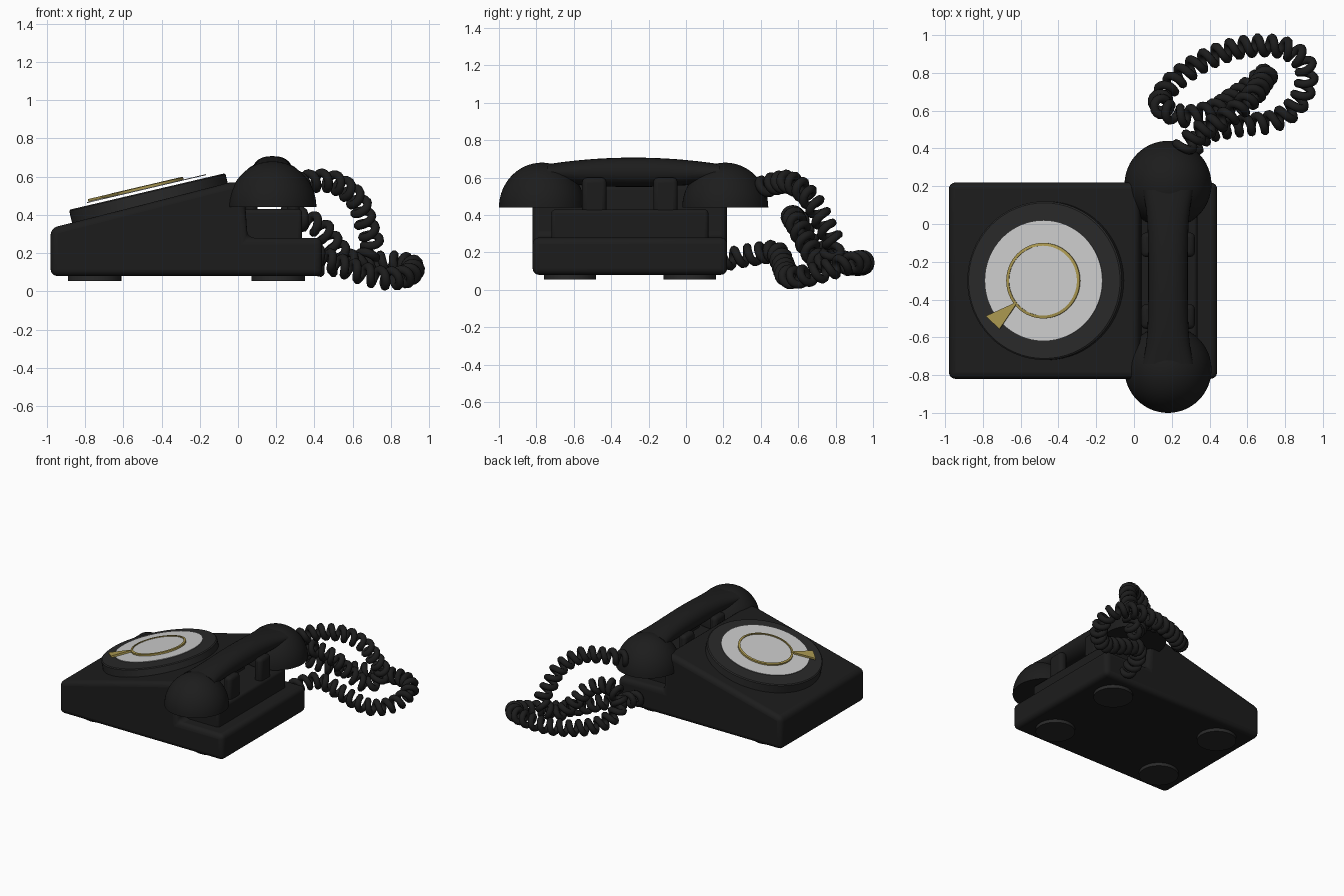
import bpy, bmesh
from math import sin, cos, pi, radians
from mathutils import Matrix, Vector

if "Cube" in bpy.data.objects:
    bpy.data.objects.remove(bpy.data.objects["Cube"])


def mat(name, r, g, b):
    m = bpy.data.materials.new(name)
    m.diffuse_color = (r, g, b, 1)
    m.use_nodes = True
    m.node_tree.nodes["Principled BSDF"].inputs["Base Color"].default_value = m.diffuse_color
    return m


BLACK = mat("black", 0.012, 0.012, 0.012)
DARK = mat("dark_grey", 0.022, 0.022, 0.022)
SILVER = mat("silver", 0.55, 0.55, 0.55)
GOLD = mat("gold", 0.40, 0.31, 0.08)


def finish(name, bm, material, bevel=0, segs=3, matrix=None):
    bmesh.ops.recalc_face_normals(bm, faces=bm.faces)
    me = bpy.data.meshes.new(name)
    bm.to_mesh(me)
    bm.free()
    ob = bpy.data.objects.new(name, me)
    bpy.context.collection.objects.link(ob)
    me.materials.append(material)
    if matrix:
        ob.matrix_world = matrix
    if bevel:
        m = ob.modifiers.new("bevel", "BEVEL")
        m.width, m.segments, m.limit_method = bevel, segs, "ANGLE"
    bpy.ops.object.select_all(action="DESELECT")
    ob.select_set(True)
    bpy.context.view_layer.objects.active = ob
    bpy.ops.object.shade_smooth_by_angle(angle=radians(35))
    return ob


def loft(name, rings, material, closed=False, **kw):
    """Skin a list of equal rings, with capped ends unless closed."""
    bm = bmesh.new()
    rows = [[bm.verts.new(p) for p in r] for r in rings]
    n = len(rows[0])
    for a, b in zip(rows, rows[1:] + (rows[:1] if closed else [])):
        for i in range(n):
            j = (i + 1) % n
            bm.faces.new((a[i], a[j], b[j], b[i]))
    if not closed:
        bm.faces.new(rows[0])
        bm.faces.new(rows[-1])
    return finish(name, bm, material, **kw)


def lathe(name, profile, material, closed=False, n=64, **kw):
    rings = [[(r * cos(2 * pi * i / n), r * sin(2 * pi * i / n), z)
              for i in range(n)] for r, z in profile]
    return loft(name, rings, material, closed, **kw)


def box(name, lo, hi, material, bevel, segs=3):
    return loft(name, [[(lo[0], lo[1], z), (hi[0], lo[1], z), (hi[0], hi[1], z), (lo[0], hi[1], z)]
                       for z in (lo[2], hi[2])], material, bevel=bevel, segs=segs)


# Wedge-shaped housing with a low shelf at the right
profile = [(-0.98, 0.08), (0.44, 0.08), (0.44, 0.28), (0.05, 0.28),
           (0.03, 0.57), (-0.04, 0.57), (-0.98, 0.33)]
loft("housing", [[(x, y, z) for x, z in profile] for y in (-0.82, 0.22)],
     BLACK, bevel=0.035, segs=4)

# Feet
for x in (-0.75, 0.21):
    for y in (-0.62, 0.02):
        lathe("foot", [(0.14, 0.055), (0.14, 0.10)], DARK, n=40,
              matrix=Matrix.Translation((x, y, 0)))

# Cradle pedestal and prongs
box("cradle", (0.02, -0.72, 0.25), (0.335, 0.12, 0.43), BLACK, 0.02)
for x in (0.07, 0.29):
    for y in (-0.49, -0.11):
        box("cradle_prong", (x - 0.032, y - 0.065, 0.40), (x + 0.032, y + 0.065, 0.60), BLACK, 0.025)

# Dial assembly on the tilted plane
tilt = Matrix.Translation((-0.475, -0.30, 0.522)) @ Matrix.Rotation(radians(-13.2), 4, "Y")
lathe("dial_base", [(0.42, -0.09), (0.42, -0.006), (0.412, 0)], DARK, matrix=tilt)
lathe("dial_disc", [(0.32, 0.013), (0.32, 0.018)], SILVER, matrix=tilt)
lathe("dial_hub", [(0.19, 0.016), (0.19, 0.026)], SILVER, matrix=tilt)
lathe("dial_ring", [(0.185, 0.016), (0.2, 0.016), (0.2, 0.03), (0.185, 0.033)], GOLD,
      closed=True, matrix=tilt)
stop = [(0.195, 0.006), (0.195, -0.006), (0.36, -0.05), (0.345, 0.05)]
loft("finger_stop", [[(x, y, z) for x, y in stop] for z in (0.018, 0.032)], GOLD,
     matrix=tilt @ Matrix.Rotation(radians(-141), 4, "Z"))

# Handset: two domed cups and an arched grip
dome = [(0.20, 0.0)] + [(0.23 * cos(a), 0.24 * sin(a))
                        for a in (pi / 2 * i / 16 for i in range(16))] + [(0.004, 0.24)]
for name, y in (("earpiece", 0.21), ("mouthpiece", -0.77)):
    lathe(name, dome, BLACK, matrix=Matrix.Translation((0.18, y, 0.44)))
rings = []
for k in range(25):
    t = -1 + k / 12
    y = -0.28 + 0.46 * t
    top, bottom = 0.707 - 0.035 * t * t, 0.55 + 0.025 * t * t
    h, w = (top - bottom) / 2, 0.105 + 0.03 * t ** 4
    ring = []
    for i in range(28):
        c, s = cos(2 * pi * i / 28), sin(2 * pi * i / 28)
        ring.append((0.18 + w * (abs(c) ** 0.8) * (1 if c > 0 else -1), y, (top + bottom) / 2 + h * s))
    rings.append(ring)
loft("handset_grip", rings, BLACK)

# Coiled cord: a helix wound round a smooth path from handset to housing
path = [Vector(p) for p in (
    (0.22, 0.36, 0.53), (0.34, 0.48, 0.57), (0.50, 0.57, 0.57), (0.62, 0.67, 0.48),
    (0.67, 0.74, 0.35), (0.70, 0.79, 0.23), (0.62, 0.73, 0.14), (0.52, 0.66, 0.22),
    (0.42, 0.60, 0.34), (0.27, 0.57, 0.39), (0.16, 0.61, 0.35), (0.14, 0.66, 0.25),
    (0.23, 0.77, 0.17), (0.40, 0.88, 0.14), (0.60, 0.94, 0.14), (0.80, 0.93, 0.15),
    (0.91, 0.83, 0.13), (0.88, 0.66, 0.08), (0.75, 0.55, 0.07), (0.55, 0.52, 0.13),
    (0.38, 0.48, 0.20), (0.28, 0.36, 0.19), (0.25, 0.20, 0.16))]
path = [path[0]] + path + [path[-1]]
dense = []
for i in range(1, len(path) - 2):
    a, b, c, d = path[i - 1:i + 3]
    for k in range(40):
        t = k / 40
        dense.append(0.5 * (2 * b + (c - a) * t + (2 * a - 5 * b + 4 * c - d) * t * t
                            + (3 * b - a - 3 * c + d) * t ** 3))
coil, side, phase = [], Vector((0, 0, 1)), 0.0
step, travelled, pitch, radius = 0.0048, 0.0, 0.072, 0.042
for p, q in zip(dense, dense[1:]):
    tangent = (q - p).normalized()
    side = (side - tangent * side.dot(tangent)).normalized()
    other = tangent.cross(side)
    length = (q - p).length
    while travelled < length:
        coil.append(p + tangent * travelled + radius * (side * cos(phase) + other * sin(phase)))
        phase += 2 * pi * step / pitch
        travelled += step
    travelled -= length
curve = bpy.data.curves.new("coiled_cord", "CURVE")
curve.dimensions = "3D"
curve.bevel_depth, curve.bevel_resolution, curve.use_fill_caps = 0.023, 2, True
spline = curve.splines.new("POLY")
spline.points.add(len(coil) - 1)
for pt, v in zip(spline.points, coil):
    pt.co = (*v, 1)
cord = bpy.data.objects.new("coiled_cord", curve)
bpy.context.collection.objects.link(cord)
curve.materials.append(BLACK)
bpy.ops.object.select_all(action="DESELECT")
cord.select_set(True)
bpy.context.view_layer.objects.active = cord
bpy.ops.object.convert(target="MESH")
bpy.ops.object.shade_smooth_by_angle(angle=radians(60))
